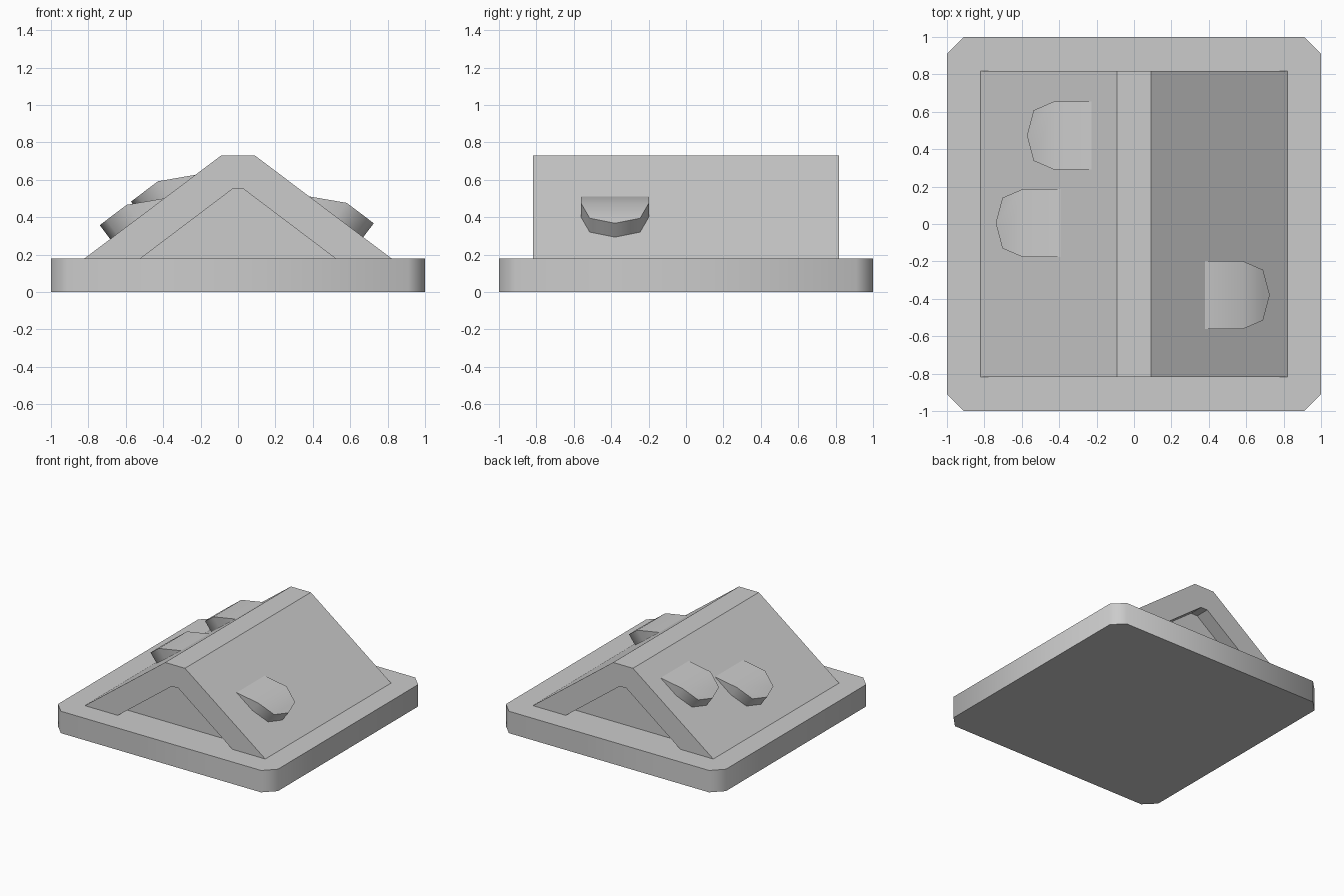
import bpy, bmesh, math
from mathutils import Vector

if "Cube" in bpy.data.objects:
    bpy.data.objects.remove(bpy.data.objects["Cube"])


def make_object(name, verts, faces, smooth=False):
    mesh = bpy.data.meshes.new(name)
    mesh.from_pydata(verts, [], faces)
    bm = bmesh.new()
    bm.from_mesh(mesh)
    bmesh.ops.recalc_face_normals(bm, faces=bm.faces)
    bm.to_mesh(mesh)
    bm.free()
    obj = bpy.data.objects.new(name, mesh)
    bpy.context.collection.objects.link(obj)
    if smooth:
        bpy.ops.object.select_all(action='DESELECT')
        obj.select_set(True)
        bpy.context.view_layer.objects.active = obj
        bpy.ops.object.shade_smooth_by_angle(angle=math.radians(60))
    return obj


def prism(name, ring_a, ring_b, smooth=False):
    n = len(ring_a)
    sides = [(i, (i + 1) % n, (i + 1) % n + n, i + n) for i in range(n)]
    caps = [tuple(range(n)), tuple(range(n, 2 * n))]
    return make_object(name, ring_a + ring_b, sides + caps, smooth)


def gable(name, half_profile, y0, y1):
    # symmetric x-z profile extruded along y
    pts = half_profile + [(-x, z) for x, z in reversed(half_profile)]
    return prism(name, [(x, y0, z) for x, z in pts], [(x, y1, z) for x, z in pts])


# Base plate with chamfered corners
c = 0.91
outline = [(c, -1), (1, -c), (1, c), (c, 1), (-c, 1), (-1, c), (-1, -c), (-c, -1)]
prism("base_plate", [(x, y, 0) for x, y in outline],
      [(x, y, 0.18) for x, y in outline], smooth=True)

# Ridge block with flat top and a shallow recess in each end
ridge = gable("ridge_block", [(0.82, 0.18), (0.09, 0.73)], -0.817, 0.817)
for side, label in ((-1, "front"), (1, "back")):
    cutter = gable(f"{label}_recess_cutter",
                   [(0.52, 0.10), (0.52, 0.18), (0.03, 0.55)], side * 0.70, side * 0.95)
    cutter.hide_render = True
    cutter.hide_viewport = True
    mod = ridge.modifiers.new(f"{label}_recess", 'BOOLEAN')
    mod.operation = 'DIFFERENCE'
    mod.solver = 'EXACT'
    mod.object = cutter


# Grips on the slopes: flat pad with ramped upper end and faceted lower end
def grip(name, side, y, shift):
    down = Vector((0.73, 0, -0.55)).normalized()
    out = Vector((0.55, 0, 0.73)).normalized()
    start = Vector((0.09, 0, 0.73))

    def at(s, w, h):
        p = start + down * (s + shift) + out * h
        return (side * p.x, y + w, p.z)

    pad = [(0.545, -0.182), (0.681, -0.135), (0.726, 0), (0.681, 0.135), (0.545, 0.182)]
    foot = [(0.364, -0.182)] + pad + [(0.364, 0.182)]
    verts = [at(s, w, 0) for s, w in foot] + [at(s, w, 0.093) for s, w in pad]
    faces = [tuple(range(7)), tuple(range(7, 12)), (0, 7, 11, 6), (0, 1, 7), (5, 6, 11)]
    faces += [(i, i + 1, i + 7, i + 6) for i in range(1, 5)]
    return make_object(name, verts, faces, smooth=True)


grip("right_grip", 1, -0.38, 0)
grip("left_middle_grip", -1, 0.005, 0.017)
grip("left_back_grip", -1, 0.473, -0.192)
